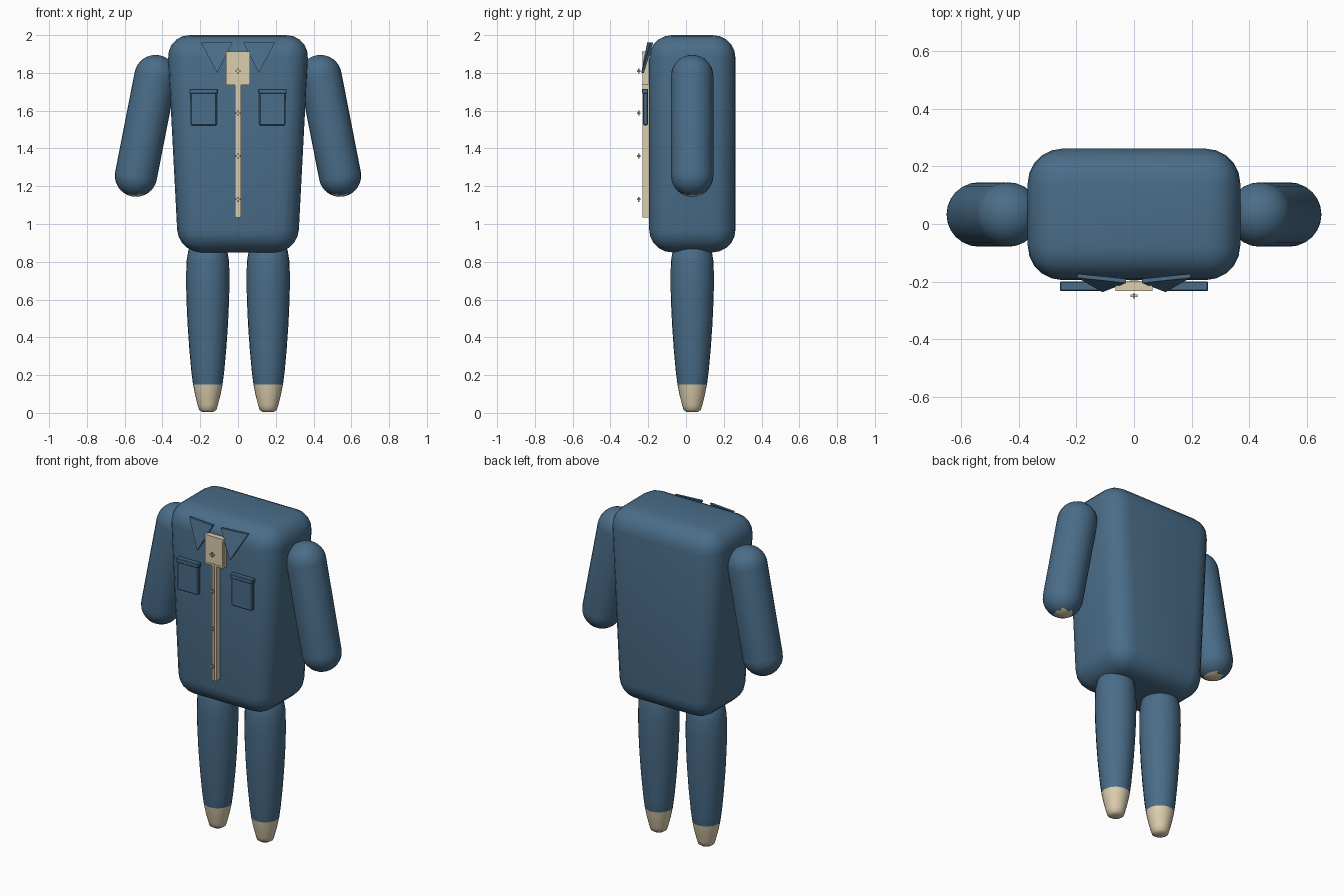
import bpy, bmesh, math
from mathutils import Vector, Matrix

if "Cube" in bpy.data.objects:
    bpy.data.objects.remove(bpy.data.objects["Cube"])


def material(name, rgb):
    m = bpy.data.materials.new(name)
    m.diffuse_color = (*rgb, 1)
    m.use_nodes = True
    m.node_tree.nodes["Principled BSDF"].inputs["Base Color"].default_value = m.diffuse_color
    return m


BLUE = material("denim blue", (0.068, 0.153, 0.25))
TAN = material("pale tan", (0.72, 0.61, 0.42))
MID_Y = 0.033


def finish(name, bm, mats, smooth=False):
    bmesh.ops.recalc_face_normals(bm, faces=bm.faces)
    mesh = bpy.data.meshes.new(name)
    bm.to_mesh(mesh)
    bm.free()
    for m in mats:
        mesh.materials.append(m)
    if smooth:
        for p in mesh.polygons:
            p.use_smooth = True
    ob = bpy.data.objects.new(name, mesh)
    bpy.context.collection.objects.link(ob)
    return ob


def add_box(bm, lo, hi):
    lo, hi = Vector(lo), Vector(hi)
    size = hi - lo
    mat = Matrix.Translation((lo + hi) / 2) @ Matrix.Diagonal((*size, 1))
    return bmesh.ops.create_cube(bm, size=1, matrix=mat)["verts"]


def boxes(name, mat, parts, bevel=0.0):
    bm = bmesh.new()
    for lo, hi in parts:
        add_box(bm, lo, hi)
    if bevel:
        bmesh.ops.bevel(bm, geom=bm.edges[:], offset=bevel, segments=1, affect='EDGES')
    return finish(name, bm, [mat])


def revolve(bm, profile, sides=24):
    """Closed solid around z from (radius, height) points, low to high."""
    rings = [[bm.verts.new((r * math.cos(2 * math.pi * i / sides),
                            r * math.sin(2 * math.pi * i / sides), z))
              for i in range(sides)] for r, z in profile]
    for a, b in zip(rings, rings[1:]):
        for i in range(sides):
            j = (i + 1) % sides
            bm.faces.new((a[i], a[j], b[j], b[i]))
    bm.faces.new(rings[0][::-1])
    bm.faces.new(rings[-1])


# Torso: tapered block with wide rounded edges
bm = bmesh.new()
for v in add_box(bm, (-0.376, -0.195, 0.85), (0.376, 0.262, 2.0)):
    if v.co.z < 1:
        v.co.x *= 0.316 / 0.376
bmesh.ops.bevel(bm, geom=bm.edges[:], offset=0.12, segments=5, profile=0.5, affect='EDGES')
finish("torso", bm, [BLUE], True)

for side, s in (("left", 1), ("right", -1)):
    # Sleeve: slanted capsule with the hand just showing at the cuff
    top = Vector((s * 0.437, MID_Y, 1.783))
    low = Vector((s * 0.540, MID_Y, 1.256))
    length, r = (top - low).length, 0.112
    steps = 8
    arc = [math.radians(4 + 86 * i / steps) for i in range(steps + 1)]
    profile = [(r * math.sin(a), -r * math.cos(a)) for a in arc]
    profile += [(r * math.sin(a), length + r * math.cos(a)) for a in reversed(arc)]
    bm = bmesh.new()
    revolve(bm, profile)
    turn = (top - low).to_track_quat('Z', 'Y').to_matrix().to_4x4()
    bm.transform(Matrix.Translation(low) @ turn)
    bm.normal_update()
    for f in bm.faces:
        if f.calc_center_median().z < 1.157:
            f.material_index = 1
    finish(side + "_arm", bm, [BLUE, TAN], True)

    # Leg: tapering tube with a tan foot
    bm = bmesh.new()
    revolve(bm, [(0.028, 0.004), (0.046, 0.016), (0.053, 0.04), (0.066, 0.09),
                 (0.078, 0.15), (0.087, 0.22), (0.098, 0.34), (0.107, 0.47),
                 (0.113, 0.6), (0.115, 0.7), (0.113, 0.8), (0.103, 0.86),
                 (0.07, 0.92)])
    bm.transform(Matrix.Translation((s * 0.16, MID_Y, 0)))
    for f in bm.faces:
        if f.calc_center_median().z < 0.15:
            f.material_index = 1
    leg = finish(side + "_leg", bm, [BLUE, TAN], True)

    # Collar flap: thin leaning triangle
    bm = bmesh.new()
    tri = [(s * 0.197, -0.187, 1.962), (s * 0.027, -0.205, 1.962), (s * 0.11, -0.237, 1.80)]
    front = [bm.verts.new(p) for p in tri]
    back = [bm.verts.new((x, y + 0.014, z)) for x, y, z in tri]
    bm.faces.new(front)
    bm.faces.new(back[::-1])
    for i in range(3):
        j = (i + 1) % 3
        bm.faces.new((front[i], back[i], back[j], front[j]))
    finish(side + "_collar", bm, [BLUE])

    # Chest pocket with a slightly wider top band
    c = s * 0.182
    boxes(side + "_pocket", BLUE,
          [((c - 0.07, -0.228, 1.522), (c + 0.07, -0.2, 1.70))], 0.006)
    boxes(side + "_pocket_band", BLUE,
          [((c - 0.076, -0.233, 1.69), (c + 0.076, -0.2, 1.716))], 0.004)

# Front placket: two slim strips side by side
boxes("placket", TAN, [((-0.015, -0.23, 1.035), (-0.001, -0.196, 1.74)),
                       ((0.001, -0.23, 1.035), (0.015, -0.196, 1.74)),
                       ((-0.003, -0.226, 1.04), (0.003, -0.196, 1.74))])

# Throat plate with thin rims
boxes("throat_plate", TAN, [((-0.058, -0.23, 1.74), (0.058, -0.198, 1.91))])
boxes("plate_rims", TAN, [((-0.064, -0.233, 1.735), (0.064, -0.2, 1.745)),
                          ((-0.064, -0.233, 1.9), (0.064, -0.2, 1.912)),
                          ((-0.064, -0.227, 1.735), (-0.056, -0.2, 1.912)),
                          ((0.056, -0.227, 1.735), (0.064, -0.2, 1.912))])

# Buttons: tiny crosses standing off the front
for n, z in enumerate((1.81, 1.587, 1.36, 1.13)):
    y = -0.25
    boxes("button_%d" % (n + 1), TAN,
          [((-a, y - b, z - c), (a, y + b, z + c))
           for a, b, c in ((0.013, 0.004, 0.004), (0.004, 0.004, 0.013),
                           (0.004, 0.009, 0.004))])
